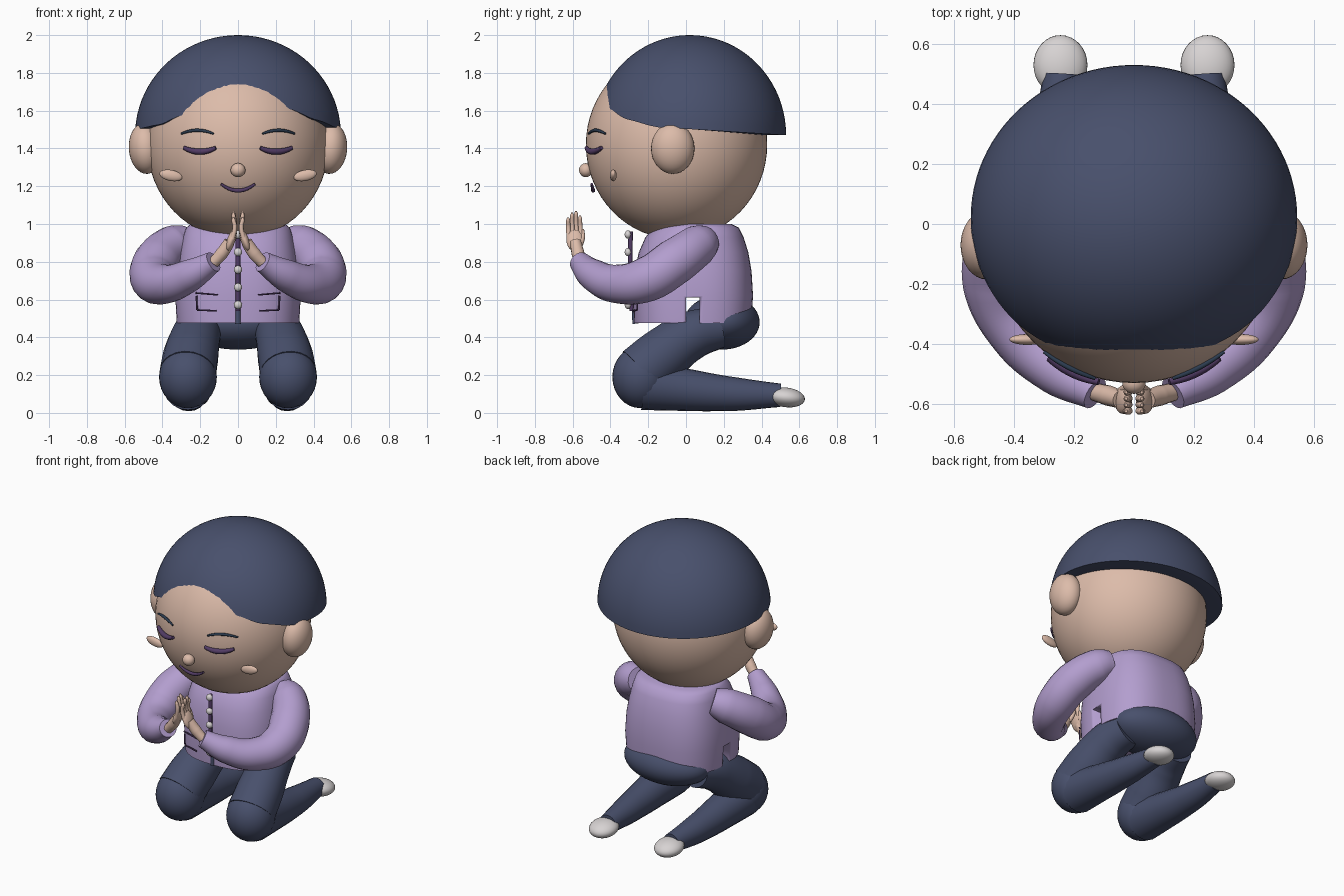
import bpy, bmesh, math
from mathutils import Vector

if "Cube" in bpy.data.objects:
    bpy.data.objects.remove(bpy.data.objects["Cube"])


def material(name, rgb):
    m = bpy.data.materials.new(name)
    m.use_nodes = True
    m.diffuse_color = (*rgb, 1)
    m.node_tree.nodes["Principled BSDF"].inputs["Base Color"].default_value = (*rgb, 1)
    return m


SKIN = material("skin", (0.72, 0.5, 0.4))
NAVY = material("navy", (0.065, 0.08, 0.15))
LILAC = material("lilac", (0.45, 0.34, 0.62))
PLUM = material("plum", (0.085, 0.045, 0.13))
INK = material("ink_blue", (0.025, 0.045, 0.08))
PALE = material("pale_grey", (0.68, 0.65, 0.65))


def smooth(ob, angle=50):
    bpy.ops.object.select_all(action="DESELECT")
    ob.select_set(True)
    bpy.context.view_layer.objects.active = ob
    bpy.ops.object.shade_smooth_by_angle(angle=math.radians(angle))


def from_bmesh(name, bm, mat):
    bmesh.ops.recalc_face_normals(bm, faces=bm.faces)
    me = bpy.data.meshes.new(name)
    bm.to_mesh(me)
    bm.free()
    me.materials.append(mat)
    ob = bpy.data.objects.new(name, me)
    bpy.context.collection.objects.link(ob)
    smooth(ob)
    return ob


def ball(name, centre, radii, mat, rot=(0, 0, 0), seg=32):
    bm = bmesh.new()
    bmesh.ops.create_uvsphere(bm, u_segments=seg, v_segments=seg // 2, radius=1)
    bmesh.ops.scale(bm, vec=radii, verts=bm.verts)
    ob = from_bmesh(name, bm, mat)
    ob.location, ob.rotation_euler = centre, rot
    return ob


def tube(name, path, mat, sides=6):
    """Smooth tube through points (x, y, z, radius)."""
    cu = bpy.data.curves.new(name, "CURVE")
    cu.dimensions = "3D"
    cu.bevel_depth, cu.bevel_resolution = 1, sides
    cu.use_fill_caps, cu.resolution_u = True, 10
    sp = cu.splines.new("BEZIER")
    sp.bezier_points.add(len(path) - 1)
    for p, (x, y, z, r) in zip(sp.bezier_points, path):
        p.co, p.radius = (x, y, z), r
        p.handle_left_type = p.handle_right_type = "AUTO"
    cu.materials.append(mat)
    ob = bpy.data.objects.new(name, cu)
    bpy.context.collection.objects.link(ob)
    bpy.ops.object.select_all(action="DESELECT")
    ob.select_set(True)
    bpy.context.view_layer.objects.active = ob
    bpy.ops.object.convert(target="MESH")
    smooth(bpy.context.object)


def loft(name, rings, mat):
    """Skin between rings of points and cap both ends."""
    bm = bmesh.new()
    rows = [[bm.verts.new(p) for p in ring] for ring in rings]
    n = len(rows[0])
    for a, b in zip(rows, rows[1:]):
        for i in range(n):
            j = (i + 1) % n
            bm.faces.new((a[i], a[j], b[j], b[i]))
    bm.faces.new(rows[0])
    bm.faces.new(rows[-1])
    return from_bmesh(name, bm, mat)


# Head and face
HEAD, HEAD_R = Vector((0, -0.05, 1.42)), Vector((0.48, 0.48, 0.5))
ball("head", HEAD, HEAD_R, SKIN, seg=64)
ball("nose", (0, -0.53, 1.285), (0.039, 0.036, 0.037), SKIN)


def face_line(name, x0, x1, z, bow, r, mat, lift):
    """Curved stroke following the head surface."""
    path = []
    for i in range(7):
        t = i / 6
        x, zz = x0 + (x1 - x0) * t, z + bow * (1 - (2 * t - 1) ** 2)
        k = 1 - (x / HEAD_R.x) ** 2 - ((zz - HEAD.z) / HEAD_R.z) ** 2
        y = HEAD.y - HEAD_R.y * math.sqrt(k) - lift
        path.append((x, y, zz, r * (0.6 + 0.4 * math.sin(math.pi * t))))
    tube(name, path, mat, 3)


face_line("mouth", -0.09, 0.09, 1.212, -0.035, 0.011, PLUM, 0.022)
for s, side in ((1, "left"), (-1, "right")):
    face_line(side + "_eye", s * 0.118, s * 0.285, 1.403, -0.02, 0.017, PLUM, 0.012)
    face_line(side + "_brow", s * 0.13, s * 0.3, 1.478, 0.018, 0.009, INK, 0.006)
    ball(side + "_ear", (s * 0.49, -0.07, 1.4), (0.088, 0.115, 0.135), SKIN, (0, s * 0.08, 0))
    ball(side + "_cheek", (s * 0.355, -0.385, 1.257), (0.062, 0.018, 0.029), SKIN, (0, -s * 0.2, 0))


# Hair cap with a swept front rim
def rim(x, y):
    if y > -0.1:
        return 1.47 + 0.04 * (0.53 - y) / 0.63
    knots = [(-0.55, 1.5), (-0.42, 1.525), (-0.3, 1.575), (-0.15, 1.65), (-0.05, 1.675),
             (0.05, 1.665), (0.13, 1.635), (0.27, 1.61), (0.42, 1.55), (0.55, 1.5)]
    for (xa, za), (xb, zb) in zip(knots, knots[1:]):
        if x <= xb:
            t = (x - xa) / (xb - xa)
            return za + (zb - za) * t * t * (3 - 2 * t) * 0.5 + (zb - za) * t * 0.5
    return 1.5


def hair_ring(t, inner=1.0):
    ring = []
    for i in range(96):
        a = math.tau * i / 96
        x, y, z = 0.545 * math.cos(a), 0.02 + 0.51 * math.sin(a), 1.5
        for _ in range(6):
            z = rim(x, y)
            k = math.sqrt(max(0, 1 - ((z - 1.47) / 0.53) ** 2))
            x, y = 0.545 * k * math.cos(a), 0.02 + 0.51 * k * math.sin(a)
        low = math.asin(min(1, max(0, (z - 1.47) / 0.53)))
        e = low + (math.pi / 2 - low) * t
        c = math.cos(e) * inner
        ring.append((0.545 * c * math.cos(a), 0.02 + 0.51 * c * math.sin(a),
                     1.47 + 0.53 * math.sin(e)))
    return ring


loft("hair", [hair_ring(0, 0.8)] + [hair_ring(0.99 * i / 20) for i in range(21)], NAVY)


# Jacket body: levels of (z, half width, front y, back y)
def body_ring(z, w, front, back):
    ring = []
    for i in range(64):
        c, d = math.cos(math.tau * i / 64), math.sin(math.tau * i / 64)
        p = 2 / 2.6
        ring.append((w * math.copysign(abs(c) ** p, c),
                     (front + back) / 2 + (back - front) / 2 * math.copysign(abs(d) ** p, d), z))
    return ring


levels = [(0.475, 0.325, -0.275, 0.345), (0.62, 0.333, -0.28, 0.355), (0.75, 0.326, -0.272, 0.347),
          (0.85, 0.31, -0.25, 0.33), (0.93, 0.292, -0.215, 0.305), (0.98, 0.275, -0.17, 0.28),
          (1.0, 0.25, -0.14, 0.24)]
jacket = loft("jacket", [body_ring(*v) for v in levels], LILAC)

# Side vents cut through the hem
bm = bmesh.new()
bmesh.ops.create_cube(bm, size=1)
bmesh.ops.scale(bm, vec=(1, 0.07, 0.2), verts=bm.verts)
cutter = from_bmesh("vent_cutter", bm, LILAC)
cutter.location = (0, 0.036, 0.51)
cutter.hide_render = True
cutter.hide_viewport = True
vent = jacket.modifiers.new("vents", "BOOLEAN")
vent.operation, vent.object = "DIFFERENCE", cutter

# Front closure, buttons and pockets
tube("placket", [(0, -0.288, 0.54, 0.012), (0, -0.296, 0.75, 0.012), (0, -0.293, 0.96, 0.012)], PLUM, 2)
tube("hem_opening", [(0, -0.268, 0.472, 0.016), (0, -0.272, 0.55, 0.014)], NAVY, 2)
for i in range(5):
    ball(f"button_{i + 1}", (0, -0.307, 0.572 + 0.093 * i), (0.022, 0.018, 0.022), PALE, seg=16)
for s, side in ((1, "left"), (-1, "right")):
    for part, a, b in (("flap", (0.108, 0.625), (0.225, 0.635)), ("edge", (0.22, 0.62), (0.217, 0.545)),
                       ("base", (0.217, 0.545), (0.115, 0.54))):
        ends = [(s * x, -0.282 + 0.35 * max(0, x - 0.11) ** 1.2, z, 0.005) for x, z in (a, b)]
        tube(f"{side}_pocket_{part}", ends, PLUM, 1)

# Hips
ball("hips", (0, 0.19, 0.48), (0.3, 0.2, 0.145), NAVY, seg=48)

for s, side in ((1, "left"), (-1, "right")):
    def limb(name, path, mat, sides=6):
        tube(f"{side}_{name}", [(s * x, y, z, r) for x, y, z, r in path], mat, sides)

    # Sleeve
    limb("sleeve", [(0.27, 0.1, 0.91, 0.085), (0.34, 0.06, 0.885, 0.11), (0.43, -0.06, 0.8, 0.123),
                    (0.45, -0.2, 0.71, 0.12), (0.38, -0.36, 0.682, 0.103), (0.25, -0.49, 0.73, 0.085),
                    (0.13, -0.565, 0.80, 0.056)], LILAC, 8)
    # Hand with four fingers and a thumb
    limb("wrist", [(0.13, -0.56, 0.795, 0.03), (0.085, -0.572, 0.845, 0.034),
                   (0.045, -0.585, 0.905, 0.03)], SKIN)
    ball(side + "_palm", (s * 0.036, -0.588, 0.915), (0.022, 0.045, 0.062), SKIN, (0, -s * 0.35, 0))
    for i, tip in enumerate((1.035, 1.06, 1.068, 1.045)):
        y = -0.62 + 0.021 * i
        limb(f"finger_{i + 1}", [(0.03, y, 0.92, 0.013), (0.017, y - 0.003, 0.985, 0.0125),
                                 (0.024, y - 0.004, tip - 0.015, 0.011), (0.026, y - 0.004, tip, 0.005)],
             SKIN, 3)
    limb("thumb", [(0.05, -0.565, 0.88, 0.016), (0.03, -0.548, 0.93, 0.014),
                   (0.02, -0.545, 0.972, 0.006)], SKIN, 3)

    # Folded leg and shoe
    limb("thigh", [(0.19, 0.17, 0.45, 0.11), (0.22, 0.03, 0.41, 0.13), (0.25, -0.13, 0.3, 0.147),
                   (0.265, -0.24, 0.21, 0.15)], NAVY, 8)
    ball(side + "_knee", (s * 0.265, -0.24, 0.19), (0.153, 0.15, 0.165), NAVY)
    limb("shin", [(0.265, -0.22, 0.15, 0.135), (0.262, 0.0, 0.122, 0.112), (0.255, 0.25, 0.1, 0.09),
                  (0.24, 0.5, 0.093, 0.062)], NAVY, 8)
    ball(side + "_shoe", (s * 0.245, 0.53, 0.082), (0.09, 0.1, 0.052), PALE, (-0.12, 0, 0))
